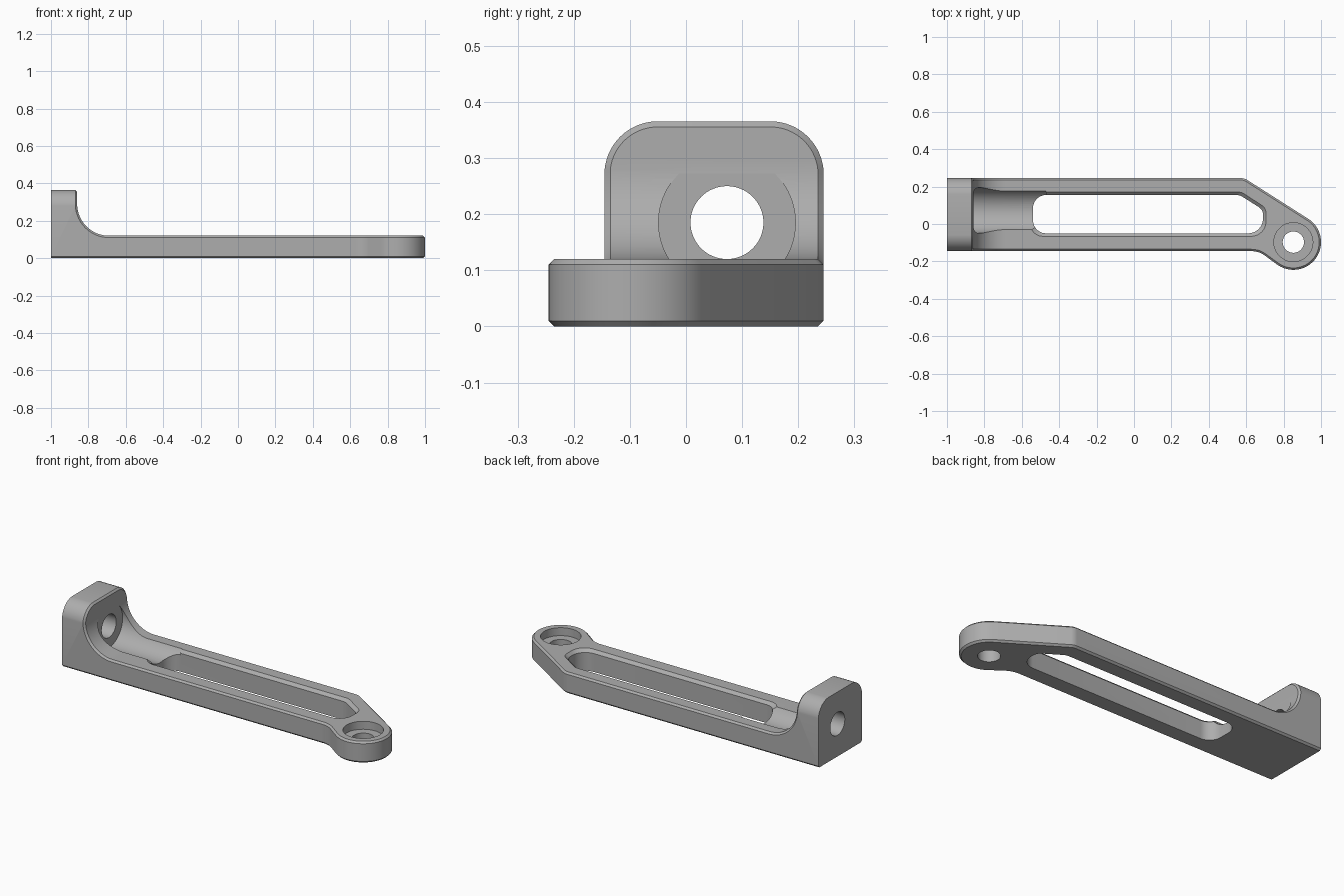
import bpy, bmesh
from math import sin, cos, pi, atan2, acos, tan
from mathutils import Vector

cube = bpy.data.objects.get("Cube")
if cube:
    bpy.data.objects.remove(cube, do_unlink=True)

grey = bpy.data.materials.new("plain grey")
grey.use_nodes = True
COLOUR = (0.42, 0.42, 0.42, 1)
grey.diffuse_color = COLOUR
grey.node_tree.nodes["Principled BSDF"].inputs["Base Color"].default_value = COLOUR


def rounded(corners, steps=12):
    """Outline from (u, v, radius) corners, each rounded by its radius."""
    out = []
    for i, (u, v, r) in enumerate(corners):
        p = Vector((u, v))
        if r == 0:
            out.append(p)
            continue
        a = (Vector(corners[i - 1][:2]) - p).normalized()
        b = (Vector(corners[(i + 1) % len(corners)][:2]) - p).normalized()
        half = a.angle(b) / 2
        centre = p + (a + b).normalized() * (r / sin(half))
        start = p + a * (r / tan(half)) - centre
        sweep = start.angle_signed(p + b * (r / tan(half)) - centre)
        for k in range(steps + 1):
            t = -sweep * k / steps
            out.append(centre + Vector((start.x * cos(t) - start.y * sin(t),
                                        start.x * sin(t) + start.y * cos(t))))
    return out


def circle(u, v, r, n=64, start=0, end=2 * pi, closed=True):
    m = n if closed else n - 1
    return [Vector((u + r * cos(start + (end - start) * k / m),
                    v + r * sin(start + (end - start) * k / m))) for k in range(n)]


# How an outline (u, v) and a depth w map to x, y, z
AXES = {"x": lambda u, v, w: (w, u, v),
        "y": lambda u, v, w: (u, w, v),
        "z": lambda u, v, w: (u, v, w)}


def loft(name, axis, layers):
    """Solid through a stack of (depth, outline) layers with equal counts."""
    bm = bmesh.new()
    rings = [[bm.verts.new(AXES[axis](p[0], p[1], w)) for p in line] for w, line in layers]
    bm.faces.new(rings[0])
    bm.faces.new(rings[-1])
    for lo, hi in zip(rings, rings[1:]):
        for k in range(len(lo)):
            j = (k + 1) % len(lo)
            bm.faces.new((lo[k], lo[j], hi[j], hi[k]))
    bmesh.ops.recalc_face_normals(bm, faces=bm.faces)
    mesh = bpy.data.meshes.new(name)
    bm.to_mesh(mesh)
    bm.free()
    ob = bpy.data.objects.new(name, mesh)
    ob.data.materials.append(grey)
    bpy.context.collection.objects.link(ob)
    return ob


def prism(name, axis, line, lo, hi):
    return loft(name, axis, [(lo, line), (hi, line)])


def apply(ob, mod):
    bpy.context.view_layer.objects.active = ob
    bpy.ops.object.modifier_apply(modifier=mod.name)


def combine(ob, tool, operation):
    mod = ob.modifiers.new(operation.lower(), "BOOLEAN")
    mod.operation, mod.object, mod.solver = operation, tool, "EXACT"
    tool.hide_render = True
    apply(ob, mod)
    bpy.data.objects.remove(tool, do_unlink=True)


# Main dimensions
BACK, FRONT = 0.245, -0.145          # bar sides
EYE_X, EYE_Y, EYE_R = 0.852, -0.097, 0.148
THICK, TOP = 0.12, 0.365
BORE_Y, BORE_Z = 0.073, 0.185


def tangent(px, py, side):
    """Angle on the eye where a line from a point touches it."""
    d = Vector((px - EYE_X, py - EYE_Y))
    return atan2(d.y, d.x) + side * acos(EYE_R / d.length)


# Plan outline: straight bar running obliquely into the round eye
low, high = (0.667, FRONT), (0.59, BACK)
a0, a1 = tangent(*low, 1) - 2 * pi, tangent(*high, -1)
while a0 < a1 - 2 * pi:
    a0 += 2 * pi
eye = [(p.x, p.y, 0) for p in circle(EYE_X, EYE_Y, EYE_R, 40, a0, a1, False)]
plan = rounded([(-1.1, FRONT, 0), (*low, 0.12)] + eye + [(*high, 0.06), (-1.1, BACK, 0)], 8)
arm = prism("adjuster_arm", "z", plan, 0, 0.5)

# Side profile: upright lug sweeping down into the bar
side = rounded([(-1.2, 0.0, 0), (1.2, 0.0, 0), (1.2, THICK, 0),
                (-0.86, THICK, 0.17), (-0.86, TOP, 0), (-1.2, TOP, 0)], 20)
combine(arm, prism("side_cutter", "y", side, -0.6, 0.6), "INTERSECT")

# Rounded shoulders of the upright lug
e = 0.0005
shoulders = rounded([(-0.5, -0.2, 0), (0.5, -0.2, 0), (0.5, 0.24, 0), (BACK + e, 0.24, 0),
                     (BACK + e, TOP + e, 0.095), (FRONT - e, TOP + e, 0.095),
                     (FRONT - e, 0.24, 0), (-0.5, 0.24, 0)], 16)
combine(arm, prism("shoulder_cutter", "x", shoulders, -1.3, 1.3), "INTERSECT")

# Small chamfer on the sharp edges, then a plain square end
bevel = arm.modifiers.new("chamfer", "BEVEL")
bevel.width, bevel.segments = 0.01, 1
bevel.limit_method, bevel.angle_limit = "ANGLE", 0.9
bevel.use_clamp_overlap = False
apply(arm, bevel)
square = [(-1, -1), (1, -1), (1, 1), (-1, 1)]
combine(arm, prism("end_cutter", "x", square, -1.5, -1.0), "DIFFERENCE")


# Long slot with a flared upper rim
def slot(g):
    return rounded([(-0.54 - g, -0.05 - g, 0.07), (0.69 + g, -0.05 - g, 0.08),
                    (0.69 + g, 0.076 + g * 0.55, 0.05), (0.565 + g * 0.55, 0.155 + g, 0.06),
                    (-0.54 - g, 0.155 + g, 0.07)], 10)


combine(arm, loft("slot_cutter", "z", [(-0.1, slot(0)), (THICK - 0.016, slot(0)),
                                      (THICK + 0.004, slot(0.02))]), "DIFFERENCE")

# Round channel for the screw head, and the screw hole through the lug
combine(arm, prism("channel_cutter", "x", circle(BORE_Y, BORE_Z, 0.122), -0.859, -0.47), "DIFFERENCE")
combine(arm, prism("screw_hole_cutter", "x", circle(BORE_Y, BORE_Z, 0.065), -1.2, -0.7), "DIFFERENCE")

# Eye: through hole and counterbore
combine(arm, prism("eye_hole_cutter", "z", circle(EYE_X, EYE_Y, 0.057), -0.1, 0.3), "DIFFERENCE")
combine(arm, prism("counterbore_cutter", "z", circle(EYE_X, EYE_Y, 0.104), 0.075, 0.3), "DIFFERENCE")

bpy.ops.object.select_all(action="DESELECT")
arm.select_set(True)
bpy.context.view_layer.objects.active = arm
bpy.ops.object.shade_smooth_by_angle(angle=0.5)
